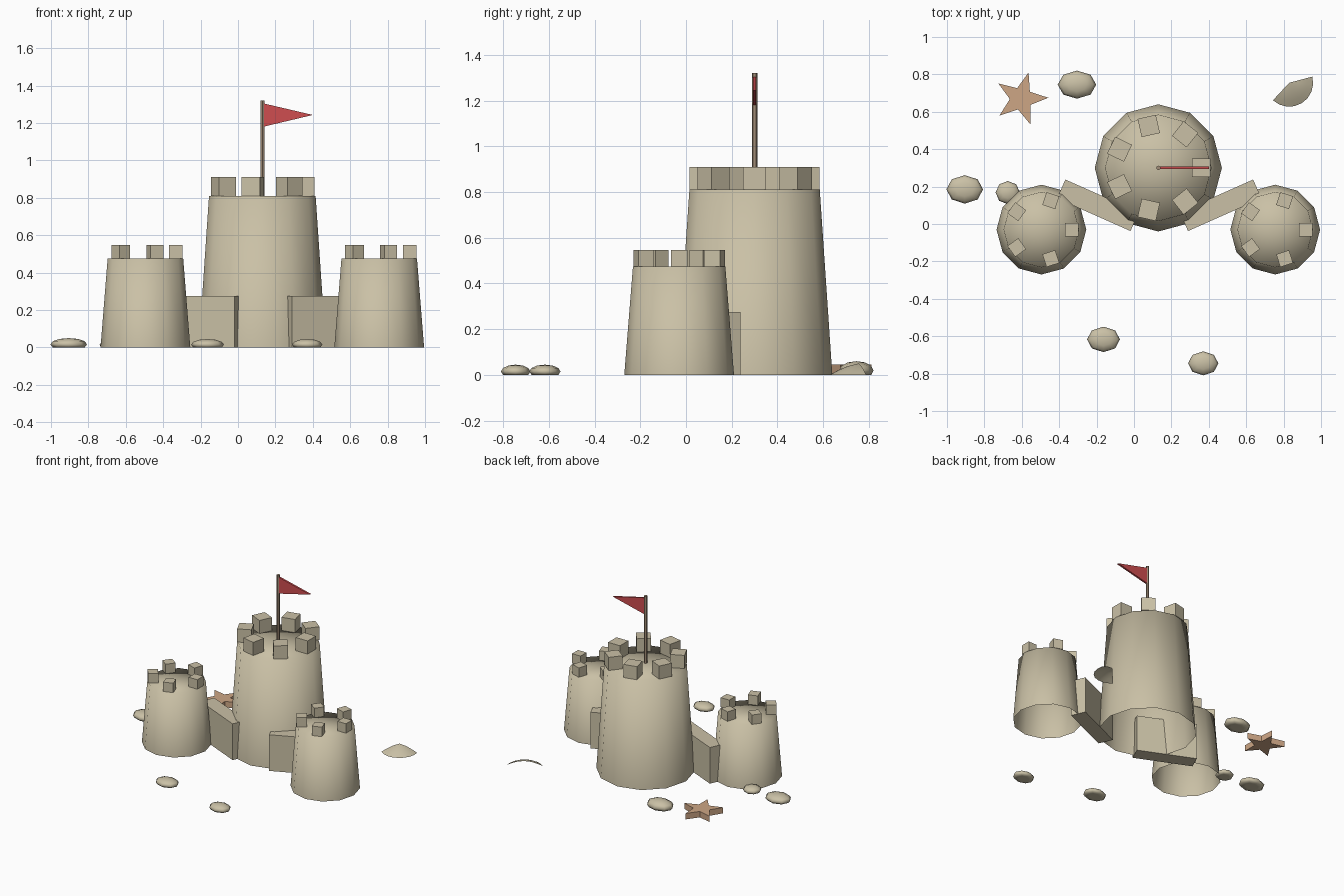
import bpy
import bmesh
from math import sin, cos, pi, radians
from mathutils import Matrix, Vector

cube = bpy.data.objects.get("Cube")
if cube:
    bpy.data.objects.remove(cube, do_unlink=True)


def material(name, rgb):
    mat = bpy.data.materials.new(name)
    mat.use_nodes = True
    mat.diffuse_color = (*rgb, 1)
    mat.node_tree.nodes["Principled BSDF"].inputs["Base Color"].default_value = (*rgb, 1)
    return mat


SAND = material("sand", (0.59, 0.53, 0.38))
WOOD = material("driftwood", (0.35, 0.26, 0.18))
RED = material("flag red", (0.62, 0.075, 0.08))
CORAL = material("starfish tan", (0.61, 0.38, 0.235))


def finish(name, bm, mat, smooth=False):
    for face in bm.faces:
        face.smooth = smooth
    mesh = bpy.data.meshes.new(name)
    bm.to_mesh(mesh)
    bm.free()
    mesh.materials.append(mat)
    obj = bpy.data.objects.new(name, mesh)
    bpy.context.collection.objects.link(obj)
    return obj


def box(name, center, size, angle, mat):
    bm = bmesh.new()
    matrix = (Matrix.Translation(center) @ Matrix.Rotation(angle, 4, "Z")
              @ Matrix.Diagonal((*size, 1)))
    bmesh.ops.create_cube(bm, size=1, matrix=matrix)
    return finish(name, bm, mat)


def prism(name, points, extrusion, mat):
    bm = bmesh.new()
    face = bm.faces.new([bm.verts.new(p) for p in points])
    result = bmesh.ops.extrude_face_region(bm, geom=[face], use_keep_orig=True)
    moved = [v for v in result["geom"] if isinstance(v, bmesh.types.BMVert)]
    bmesh.ops.translate(bm, vec=extrusion, verts=moved)
    bmesh.ops.recalc_face_normals(bm, faces=bm.faces)
    return finish(name, bm, mat)


def tower(name, x, y, base, top, height, count, ring, size):
    # Tapered bucket shape, open underneath, softly shaded over the rim
    bm = bmesh.new()
    bmesh.ops.create_cone(bm, cap_ends=True, cap_tris=True, segments=12,
                          radius1=base, radius2=top, depth=height,
                          matrix=Matrix.Translation((x, y, height / 2)))
    bottom = [f for f in bm.faces if f.normal.z < -0.9]
    bmesh.ops.delete(bm, geom=bottom, context="FACES")
    finish(name, bm, SAND, smooth=True)
    # Ring of battlement blocks
    for i in range(count):
        a = 2 * pi * i / count
        center = (x + ring * cos(a), y + ring * sin(a), height + size / 2)
        box(f"{name}_battlement_{i + 1}", center, (size, size, size), a, SAND)


tower("main_tower", 0.13, 0.30, 0.34, 0.285, 0.81, 7, 0.23, 0.1)
tower("right_tower", -0.495, -0.03, 0.24, 0.202, 0.475, 5, 0.163, 0.072)
tower("left_tower", 0.755, -0.03, 0.24, 0.202, 0.475, 5, 0.163, 0.072)

# Slanted walls between the towers
for name, x, side in (("right_wall", -0.193, -1), ("left_wall", 0.463, 1)):
    box(name, (x, 0.10, 0.1375), (0.43, 0.11, 0.275), side * radians(24), SAND)

# Flag and pole
bm = bmesh.new()
bmesh.ops.create_cone(bm, cap_ends=True, segments=6, radius1=0.012, radius2=0.012,
                      depth=0.52, matrix=Matrix.Translation((0.13, 0.30, 1.06)))
finish("flag_pole", bm, WOOD)
prism("flag", [(0.135, 0.293, 1.18), (0.40, 0.293, 1.243), (0.135, 0.293, 1.305)],
      Vector((0, 0.014, 0)), RED)

# Starfish
star = []
for i in range(10):
    r = 0.06 if i % 2 else 0.146
    a = radians(2 + 36 * i)
    star.append((-0.604 + r * cos(a), 0.67 + r * sin(a), 0))
prism("starfish", star, Vector((0, 0, 0.045)), CORAL)


def pebble(name, x, y, rx, ry, height):
    bm = bmesh.new()
    bmesh.ops.create_uvsphere(bm, u_segments=8, v_segments=6, radius=1)
    for v in bm.verts:
        # Flatten the underside, widest a third of the way up
        z = (max(v.co.z, -0.5) + 0.5) / 1.5
        v.co = (x + v.co.x * rx, y + v.co.y * ry, z * height)
    finish(name, bm, SAND, smooth=True)


pebbles = ((-0.905, 0.185, 0.098, 0.076, 0.05), (-0.675, 0.168, 0.065, 0.062, 0.042),
           (-0.305, 0.745, 0.103, 0.075, 0.06), (-0.163, -0.617, 0.088, 0.068, 0.045),
           (0.37, -0.745, 0.081, 0.064, 0.045))
for i, values in enumerate(pebbles):
    pebble(f"pebble_{i + 1}", *values)

# Fan-shaped seashell: a thin domed sheet sloping down from its hinge
bm = bmesh.new()
hinge = bm.verts.new((0.83, 0.755, 0.05))
steps = 8
previous = None
for f in (0.4, 0.75, 1.0):
    row = []
    for i in range(steps + 1):
        a = radians(227 + 148 * i / steps)
        row.append(bm.verts.new((0.83 + 0.128 * f * cos(a), 0.755 + 0.128 * f * sin(a),
                                 0.05 * (1 - f ** 1.5))))
    for i in range(steps):
        if previous:
            bm.faces.new((previous[i], row[i], row[i + 1], previous[i + 1]))
        else:
            bm.faces.new((hinge, row[i], row[i + 1]))
    previous = row
finish("seashell", bm, SAND, smooth=True)
